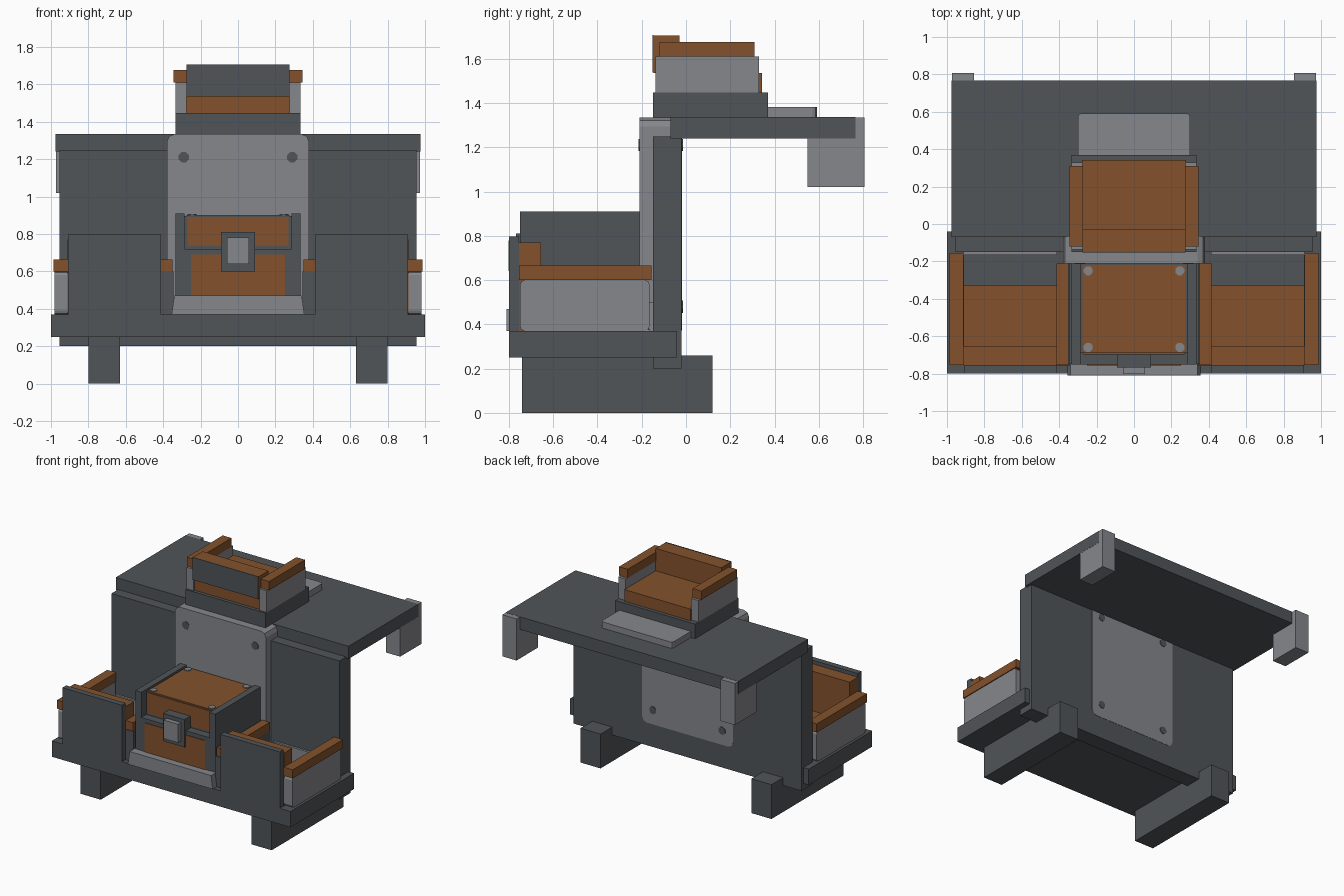
import bpy, bmesh, math
from mathutils import Vector

cube = bpy.data.objects.get("Cube")
if cube:
    bpy.data.objects.remove(cube, do_unlink=True)


def material(name, rgb):
    m = bpy.data.materials.new(name)
    m.diffuse_color = (*rgb, 1)
    m.use_nodes = True
    m.node_tree.nodes["Principled BSDF"].inputs["Base Color"].default_value = (*rgb, 1)
    return m


DARK = material("dark grey", (0.08, 0.09, 0.098))
LIGHT = material("light grey", (0.24, 0.245, 0.26))
BROWN = material("brown leather", (0.23, 0.084, 0.025))


def finish(bm, name, mat):
    mesh = bpy.data.meshes.new(name)
    bm.to_mesh(mesh)
    bm.free()
    mesh.materials.append(mat)
    ob = bpy.data.objects.new(name, mesh)
    bpy.context.collection.objects.link(ob)
    return ob


def box(name, mat, x, y, z, axis=None, cut=0.0):
    """Box from ranges; edges running along `axis` may be rounded by `cut`."""
    bm = bmesh.new()
    bmesh.ops.create_cube(bm, size=1)
    for v in bm.verts:
        v.co = Vector([(r[0] + r[1]) / 2 + c * (r[1] - r[0]) for c, r in zip(v.co, (x, y, z))])
    if axis is not None:
        edges = [e for e in bm.edges if abs((e.verts[0].co - e.verts[1].co).normalized()[axis]) > 0.9]
        bmesh.ops.bevel(bm, geom=edges, offset=cut, segments=2, profile=0.5, affect='EDGES')
    return finish(bm, name, mat)


def pair(name, mat, x, y, z, axis=None, cut=0.0):
    """Left and right copies of a box."""
    box("left_" + name, mat, x, y, z, axis, cut)
    box("right_" + name, mat, (-x[1], -x[0]), y, z, axis, cut)


def rivet(name, mat, centre, axis, depth, radius=0.03):
    """Octagonal stud whose length runs along y or z."""
    bm = bmesh.new()
    bmesh.ops.create_cone(bm, cap_ends=True, segments=8, radius1=radius, radius2=radius, depth=depth)
    for v in bm.verts:
        c, s = math.cos(math.pi / 8), math.sin(math.pi / 8)
        a, b, h = v.co.x * c - v.co.y * s, v.co.x * s + v.co.y * c, v.co.z
        v.co = Vector(centre) + (Vector((a, h, b)) if axis == "y" else Vector((a, b, h)))
    bmesh.ops.recalc_face_normals(bm, faces=bm.faces)
    finish(bm, name, mat)


# Main frame
box("base_deck", DARK, (-1, 1), (-0.8, -0.04), (0.25, 0.37))
box("wall", DARK, (-0.955, 0.955), (-0.15, -0.02), (0.2, 1.25))
box("top_deck", DARK, (-0.975, 0.975), (-0.07, 0.767), (1.24, 1.336))
pair("foot", DARK, (0.632, 0.8), (-0.74, 0.12), (0, 0.26))
pair("rear_bracket", LIGHT, (0.855, 0.974), (0.55, 0.807), (1.02, 1.335))

# Centre panel running through the wall, with studs on both faces
box("centre_panel", LIGHT, (-0.38, 0.38), (-0.21, -0.018), (0.372, 1.334), 1, 0.04)
for x in (-0.29, 0.29):
    for z in (0.48, 1.21):
        rivet("panel_stud", DARK, (x, -0.114, z), "y", 0.2)

# Centre chest
pair("chest_side", DARK, (0.285, 0.335), (-0.75, -0.205), (0.37, 0.91))
box("chest_body", DARK, (-0.29, 0.29), (-0.69, -0.205), (0.37, 0.895))
box("chest_front", DARK, (-0.29, 0.29), (-0.752, -0.68), (0.37, 0.72))
box("chest_top_pad", BROWN, (-0.275, 0.275), (-0.69, -0.22), (0.893, 0.902))
box("chest_upper_pad", BROWN, (-0.27, 0.27), (-0.697, -0.688), (0.735, 0.892))
box("chest_lower_pad", BROWN, (-0.252, 0.252), (-0.757, -0.75), (0.42, 0.69))
for x in (-0.245, 0.245):
    for y in (-0.66, -0.25):
        rivet("chest_top_stud", LIGHT, (x, y, 0.9), "z", 0.016, 0.026)
box("latch_plate", DARK, (-0.09, 0.09), (-0.768, -0.68), (0.6, 0.81))
box("latch_block", LIGHT, (-0.06, 0.06), (-0.803, -0.76), (0.64, 0.78))

# Front step, slightly narrower at the top
step = box("front_step", LIGHT, (-0.355, 0.355), (-0.81, -0.745), (0.37, 0.47))
for v in step.data.vertices:
    if v.co.z > 0.4:
        v.co.x *= 0.96

# Two side seats
pair("seat_front_panel", DARK, (0.412, 0.91), (-0.8, -0.755), (0.37, 0.797))
pair("seat_back_pad", BROWN, (0.412, 0.912), (-0.755, -0.655), (0.37, 0.77))
pair("seat_cushion", BROWN, (0.412, 0.912), (-0.66, -0.33), (0.37, 0.47))
pair("seat_outer_side", LIGHT, (0.91, 0.98), (-0.75, -0.165), (0.37, 0.6), 0, 0.02)
pair("seat_outer_arm", BROWN, (0.912, 0.987), (-0.755, -0.155), (0.6, 0.665))
pair("seat_inner_side", DARK, (0.345, 0.412), (-0.76, -0.21), (0.37, 0.6))
pair("seat_inner_arm", BROWN, (0.35, 0.415), (-0.755, -0.212), (0.6, 0.665))
pair("seat_kick_plate", LIGHT, (0.412, 0.912), (-0.167, -0.145), (0.37, 0.5))

# Upper seat
box("upper_seat_base", DARK, (-0.335, 0.335), (-0.15, 0.37), (1.33, 1.447))
box("upper_cushion", BROWN, (-0.277, 0.277), (-0.125, 0.343), (1.44, 1.535))
box("upper_back_pad", BROWN, (-0.275, 0.275), (-0.147, -0.03), (1.535, 1.705))
box("upper_back_plate", DARK, (-0.275, 0.275), (-0.152, -0.146), (1.537, 1.707))
pair("upper_side", LIGHT, (0.275, 0.335), (-0.137, 0.33), (1.445, 1.61))
pair("upper_arm", BROWN, (0.272, 0.345), (-0.12, 0.31), (1.61, 1.677))
box("upper_footrest", LIGHT, (-0.3, 0.3), (0.3, 0.592), (1.33, 1.383), 2, 0.02)
